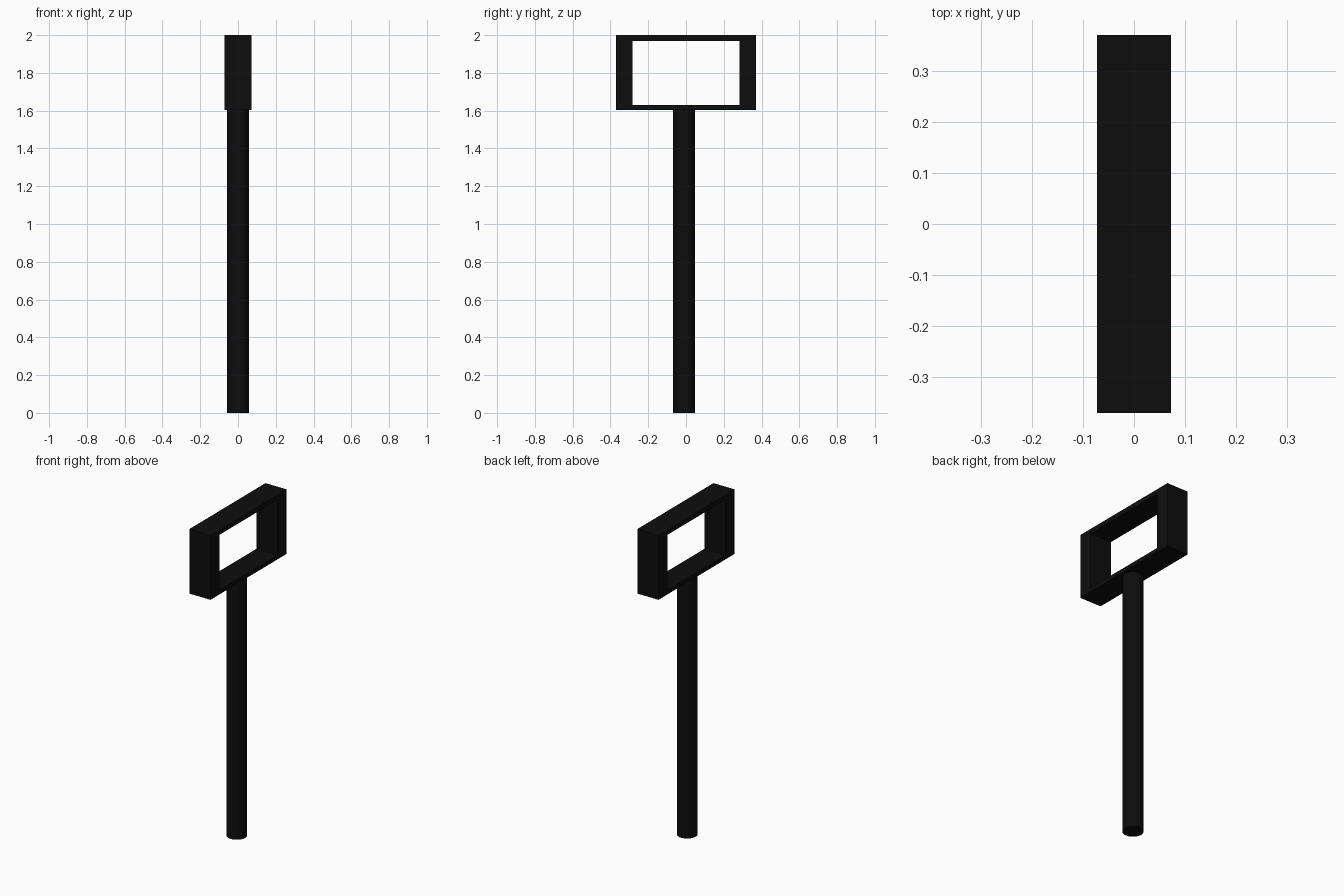
import bpy
import bmesh

cube = bpy.data.objects.get("Cube")
if cube:
    bpy.data.objects.remove(cube, do_unlink=True)

black = bpy.data.materials.new("matte_black")
black.use_nodes = True
colour = (0.004, 0.004, 0.004, 1)
black.diffuse_color = colour
black.node_tree.nodes["Principled BSDF"].inputs["Base Color"].default_value = colour


def rectangle(half_y, low, high):
    return [(-half_y, low), (half_y, low), (half_y, high), (-half_y, high)]


# Rectangular head: a ring between two outlines, extruded across x
half_width = 0.072
outer = rectangle(0.37, 1.604, 2.0)
inner = rectangle(0.283, 1.63, 1.97)
bm = bmesh.new()
o = [bm.verts.new((-half_width, y, z)) for y, z in outer]
i = [bm.verts.new((-half_width, y, z)) for y, z in inner]
ring = []
for a in range(4):
    b = (a + 1) % 4
    ring.append(bm.faces.new((o[a], o[b], i[b], i[a])))
result = bmesh.ops.extrude_face_region(bm, geom=ring, use_keep_orig=True)
moved = [v for v in result["geom"] if isinstance(v, bmesh.types.BMVert)]
bmesh.ops.translate(bm, verts=moved, vec=(2 * half_width, 0, 0))
bmesh.ops.recalc_face_normals(bm, faces=bm.faces)
mesh = bpy.data.meshes.new("head_frame")
bm.to_mesh(mesh)
bm.free()
mesh.materials.append(black)
head = bpy.data.objects.new("head_frame", mesh)
bpy.context.collection.objects.link(head)

# Round pole
pole_top = 1.61
bpy.ops.mesh.primitive_cylinder_add(
    vertices=32, radius=0.058, depth=pole_top, location=(-0.001, -0.01, pole_top / 2))
pole = bpy.context.object
pole.name = "pole"
pole.data.materials.append(black)
bpy.ops.object.shade_smooth_by_angle()
